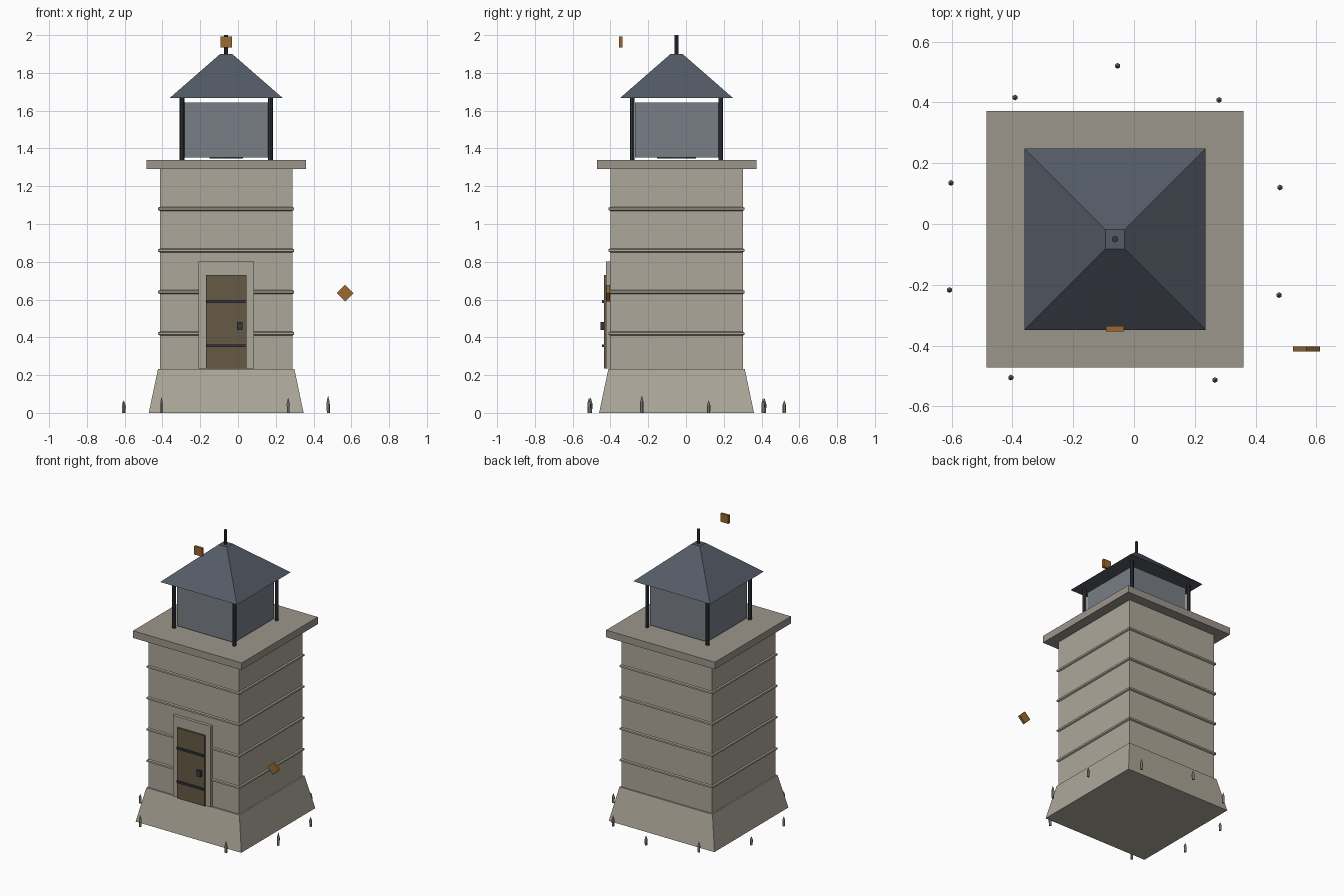
import bpy, bmesh
from math import pi
from mathutils import Matrix, Vector

if "Cube" in bpy.data.objects:
    bpy.data.objects.remove(bpy.data.objects["Cube"])

CX, CY = -0.0625, -0.05          # tower axis


def mat(name, r, g, b):
    m = bpy.data.materials.new(name)
    m.diffuse_color = (r, g, b, 1)
    m.use_nodes = True
    m.node_tree.nodes["Principled BSDF"].inputs["Base Color"].default_value = m.diffuse_color
    return m


STONE = mat("stone", 0.42, 0.39, 0.32)
LEDGE = mat("ledge_stone", 0.33, 0.30, 0.26)
SLATE = mat("slate", 0.09, 0.105, 0.135)
IRON = mat("iron", 0.035, 0.037, 0.05)
GLASS = mat("pane", 0.19, 0.21, 0.24)
WOOD = mat("wood", 0.13, 0.10, 0.06)
AMBER = mat("amber", 0.32, 0.14, 0.03)


def finish(name, bm, material):
    bmesh.ops.recalc_face_normals(bm, faces=bm.faces)
    me = bpy.data.meshes.new(name)
    bm.to_mesh(me)
    bm.free()
    me.materials.append(material)
    ob = bpy.data.objects.new(name, me)
    bpy.context.collection.objects.link(ob)
    return ob


def square_loft(name, profile, material):
    """Stack square sections (half width, z) about the tower axis."""
    bm = bmesh.new()
    rings = [[bm.verts.new((CX + sx * h, CY + sy * h, z))
              for sx, sy in ((-1, -1), (1, -1), (1, 1), (-1, 1))]
             for h, z in profile]
    for a, b in zip(rings, rings[1:]):
        for i in range(4):
            j = (i + 1) % 4
            bm.faces.new((a[i], a[j], b[j], b[i]))
    bm.faces.new(rings[0])
    bm.faces.new(rings[-1])
    return finish(name, bm, material)


def box(name, x0, x1, y0, y1, z0, z1, material, spin=0):
    bm = bmesh.new()
    centre = Vector(((x0 + x1) / 2, (y0 + y1) / 2, (z0 + z1) / 2))
    m = (Matrix.Translation(centre) @ Matrix.Rotation(spin, 4, 'Y')
         @ Matrix.Diagonal((x1 - x0, y1 - y0, z1 - z0, 1)))
    bmesh.ops.create_cube(bm, size=1, matrix=m)
    return finish(name, bm, material)


def rod(name, x, y, sections, sides, material):
    """Upright tapered rods stacked from (r_bottom, r_top, z0, z1)."""
    bm = bmesh.new()
    for r1, r2, z0, z1 in sections:
        bmesh.ops.create_cone(bm, cap_ends=True, segments=sides, radius1=r1,
                              radius2=r2, depth=z1 - z0,
                              matrix=Matrix.Translation((x, y, (z0 + z1) / 2)))
    return finish(name, bm, material)


# masonry: flared plinth, shaft, raised courses, gallery slab
square_loft("plinth", [(0.41, 0), (0.361, 0.233)], STONE)
square_loft("shaft", [(0.351, 0.23), (0.351, 1.29)], STONE)
for i in range(4):
    z = 0.42 + 0.22 * i
    square_loft(f"stone_course_{i + 1}",
                [(0.35, z - 0.011), (0.36, z - 0.006),
                 (0.36, z + 0.006), (0.35, z + 0.011)], STONE)
square_loft("gallery_slab", [(0.422, 1.29), (0.422, 1.34)], LEDGE)

# lantern room
square_loft("lantern_panes", [(0.221, 1.352), (0.221, 1.643)], GLASS)
rod("lamp_base", CX, CY, [(0.103, 0.103, 1.346, 1.40)], 6, IRON)
for i, (sx, sy) in enumerate(((-1, -1), (1, -1), (1, 1), (-1, 1))):
    rod(f"lantern_post_{i + 1}", CX + sx * 0.234, CY + sy * 0.234,
        [(0.0125, 0.0125, 1.34, 1.675)], 8, IRON)
square_loft("roof", [(0.298, 1.668), (0.032, 1.90)], SLATE)
rod("finial", CX, CY, [(0.0105, 0.0105, 1.89, 2.0)], 8, IRON)

# door on the front wall
wall = CY - 0.351
box("door_frame", CX - 0.146, CX + 0.146, wall - 0.022, wall + 0.01,
    0.235, 0.802, STONE)
box("door", CX - 0.108, CX + 0.108, wall - 0.034, wall, 0.235, 0.73, WOOD)
for i, z in enumerate((0.355, 0.59)):
    box(f"door_strap_{i + 1}", CX - 0.103, CX + 0.103, wall - 0.044,
        wall - 0.03, z - 0.007, z + 0.007, IRON)
box("door_lock", -0.005, 0.024, wall - 0.051, wall - 0.03, 0.44, 0.482, IRON)

# loose amber plates
box("amber_plate_upper", CX - 0.03, CX + 0.03, -0.354, -0.336,
    1.935, 1.993, AMBER)
box("amber_plate_side", 0.536, 0.598, -0.42, -0.402, 0.603, 0.665, AMBER,
    spin=pi / 4)

# pointed stakes ringed round the base: x, y, height
stakes = [(-0.054, 0.52, 0.065), (-0.391, 0.416, 0.075), (0.28, 0.408, 0.075),
          (-0.602, 0.135, 0.06), (0.48, 0.12, 0.065), (-0.607, -0.217, 0.065),
          (0.477, -0.234, 0.09), (-0.405, -0.505, 0.08), (0.266, -0.513, 0.08)]
for i, (x, y, h) in enumerate(stakes):
    rod(f"stake_{i + 1}", x, y, [(0.008, 0.0095, 0, h * 0.6),
                                 (0.0095, 0.001, h * 0.6, h)], 6, LEDGE)
